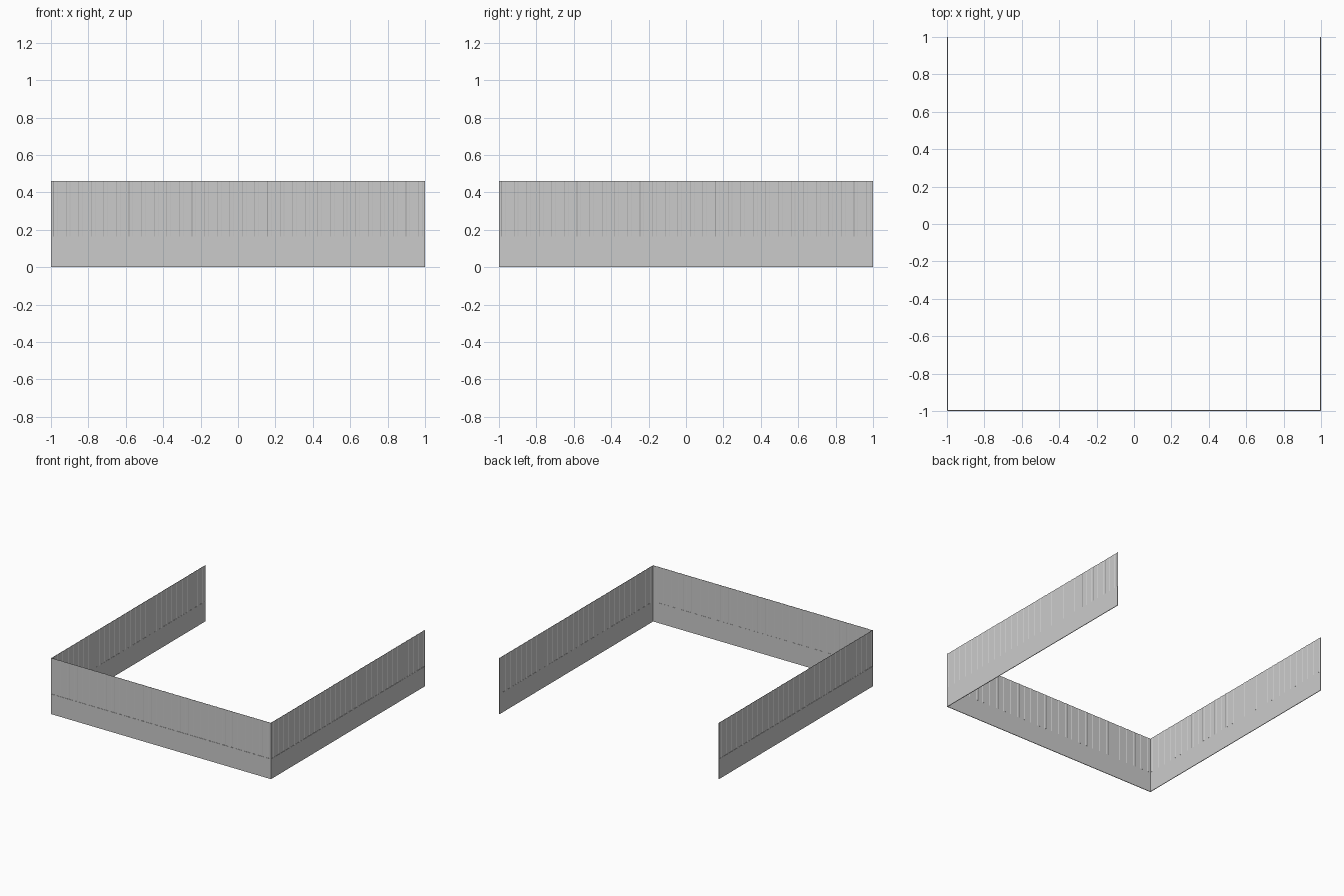
import bpy, bmesh, math
from mathutils import Matrix

if "Cube" in bpy.data.objects:
    bpy.data.objects.remove(bpy.data.objects["Cube"])

THICK = 0.005
BASE_TOP = 0.165
TOP = 0.46
RIBS = 30
PITCH = 1.952 / (RIBS - 1)


def prism(name, profile, z0, z1, turn):
    """Extrude a closed plan profile upward, then turn it to its side."""
    bm = bmesh.new()
    face = bm.faces.new([bm.verts.new((x, y, z0)) for x, y in profile])
    ext = bmesh.ops.extrude_face_region(bm, geom=[face])
    for v in ext["geom"]:
        if isinstance(v, bmesh.types.BMVert):
            v.co.z = z1
    bmesh.ops.recalc_face_normals(bm, faces=bm.faces)
    bm.transform(Matrix.Rotation(turn, 4, 'Z'))
    me = bpy.data.meshes.new(name)
    bm.to_mesh(me)
    bm.free()
    ob = bpy.data.objects.new(name, me)
    bpy.context.collection.objects.link(ob)
    return ob


# Shallow ribbed sheet outline, running along x at the front
outer = [(-1, -0.9985)]
for i in range(RIBS):
    c = -0.976 + i * PITCH
    outer += [(c - 0.012, -0.9985), (c - 0.009, -0.9965),
              (c + 0.009, -0.9965), (c + 0.012, -0.9985)]
outer.append((1, -0.9985))
inner = [(x, y + 0.002) for x, y in reversed(outer)]
plank = [(-1, -1), (1, -1), (1, -1 + THICK), (-1, -1 + THICK)]

# Three sides, open at the back
for side, turn in (("front", 0), ("right", math.pi / 2), ("left", -math.pi / 2)):
    prism(side + "_base_board", plank, 0, BASE_TOP, turn)
    prism(side + "_ribbed_panel", outer + inner, BASE_TOP, TOP, turn)
